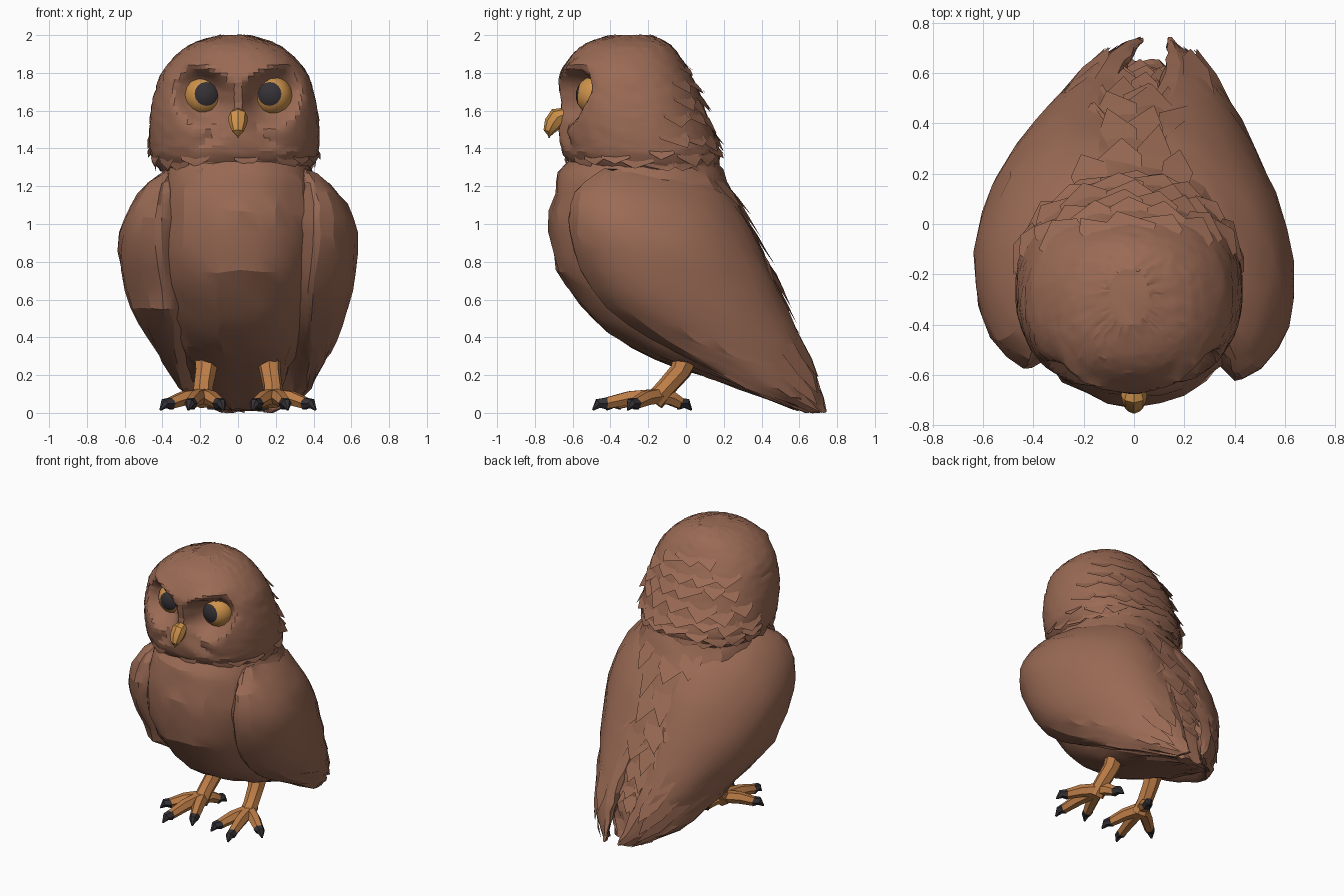
import bpy, bmesh, math, random
from mathutils import Vector

random.seed(4)
cube = bpy.data.objects.get("Cube")
if cube:
    bpy.data.objects.remove(cube, do_unlink=True)


def material(name, rgb):
    m = bpy.data.materials.new(name)
    m.use_nodes = True
    m.diffuse_color = (*rgb, 1)
    m.node_tree.nodes["Principled BSDF"].inputs["Base Color"].default_value = (*rgb, 1)
    return m


BROWN = material("feather brown", (0.325, 0.145, 0.09))
AMBER = material("amber", (0.62, 0.29, 0.07))
ORANGE = material("leg orange", (0.52, 0.21, 0.065))
DARK = material("dark claw", (0.035, 0.03, 0.035))


def finish(bm, name, mats, angle=30, fix=True):
    if fix:
        bmesh.ops.recalc_face_normals(bm, faces=bm.faces)
    mesh = bpy.data.meshes.new(name)
    bm.to_mesh(mesh)
    bm.free()
    ob = bpy.data.objects.new(name, mesh)
    bpy.context.collection.objects.link(ob)
    for m in mats:
        mesh.materials.append(m)
    bpy.ops.object.select_all(action="DESELECT")
    ob.select_set(True)
    bpy.context.view_layer.objects.active = ob
    bpy.ops.object.shade_smooth_by_angle(angle=math.radians(angle))


def spline(keys, t):
    """Smooth interpolation through a list of section tuples."""
    n = len(keys)
    u = min(max(t, 0), 1) * (n - 1)
    i = min(int(u), n - 2)
    f = u - i
    a, b, c, d = (keys[min(max(i + k, 0), n - 1)] for k in (-1, 0, 1, 2))
    return [q + f / 2 * (r - p + f * (2 * p - 5 * q + 4 * r - s + f * (3 * (q - r) + s - p)))
            for p, q, r, s in zip(a, b, c, d)]


def bridge(bm, rings, mat=0):
    for r0, r1 in zip(rings, rings[1:]):
        for j in range(len(r0)):
            k = (j + 1) % len(r0)
            bm.faces.new((r0[j], r0[k], r1[k], r1[j])).material_index = mat
    for cap in (rings[0], rings[-1]):
        bm.faces.new(cap).material_index = mat


def loft(name, surface, rings, segs, jitter):
    bm = bmesh.new()
    rows = []
    for i in range(rings):
        row = []
        for j in range(segs):
            p = surface(math.tau * j / segs, i / (rings - 1))
            row.append(bm.verts.new(p + Vector([random.uniform(-jitter, jitter) for _ in range(3)])))
        rows.append(row)
    bridge(bm, rows)
    finish(bm, name, [BROWN], 20)


def oval(keys, cx=0, power=2.2):
    """Surface made of horizontal ovals: z, front y, back y, half width."""
    def surface(a, t):
        z, yf, yb, hw = spline(keys, t)
        c, s = math.cos(a), math.sin(a)
        e = 2 / power
        return Vector((cx + hw * math.copysign(abs(c) ** e, c),
                       (yf + yb) / 2 + (yb - yf) / 2 * math.copysign(abs(s) ** e, s), z))
    return surface


def feathers(name, surface, rows, lift):
    """Pointed feather tips: t, first angle, last angle, count, length in t."""
    bm = bmesh.new()
    for row_t, a0, a1, count, length in rows:
        for k in range(count):
            half = math.radians(a1 - a0) / count * random.uniform(0.45, 0.75)
            a = math.radians(a0 + (a1 - a0) * (k + 0.5) / count) + random.uniform(-0.06, 0.06)
            ln = length * random.uniform(0.7, 1.3)
            t = row_t + random.uniform(-0.025, 0.025)

            def at(da, dt, out):
                p = surface(a + da, t + dt)
                n = Vector((p.x, p.y - surface(0, t + dt).y, 0)).normalized()
                return bm.verts.new(p + n * out)
            b0, b1 = at(-half, 0, -0.01), at(half, 0, -0.01)
            m0, m1 = at(-half, ln * 0.5, lift * 0.4), at(half, ln * 0.5, lift * 0.4)
            tip = at(random.uniform(-0.5, 0.5) * half, ln, lift)
            bm.faces.new((b0, m0, m1, b1))
            bm.faces.new((m0, tip, m1))
    finish(bm, name, [BROWN], fix=False)


# Body and tail
body = oval([(1.45, -.5, .1, .34), (1.3, -.66, .18, .38), (1.2, -.69, .23, .42),
             (1.05, -.725, .31, .44), (.85, -.71, .41, .45), (.7, -.65, .48, .44),
             (.55, -.54, .53, .41), (.42, -.4, .57, .37), (.3, -.2, .6, .31),
             (.22, .02, .62, .27), (.11, .32, .63, .22), (.02, .58, .65, .14)])
loft("body", body, 20, 28, 0.012)
feathers("back_feathers", body, [(0.17 + 0.09 * i, 62, 118, 4, 0.13) for i in range(7)], 0.035)

# Head with sunken eye sockets and overhanging brows
head_oval = oval([(2.0, -.4, -.18, .08), (1.96, -.52, -.1, .21), (1.9, -.6, -.04, .30),
                  (1.8, -.66, .02, .385), (1.7, -.68, .07, .42), (1.58, -.68, .11, .445),
                  (1.45, -.67, .16, .45), (1.36, -.645, .18, .44), (1.28, -.58, .15, .39)], -0.02)
EYE_X, EYE_Z = 0.18, 1.68


def head(a, t):
    p = head_oval(a, t)
    if p.y < -0.25:
        for s in (-1, 1):
            u, v = p.x * s - EYE_X, p.z - EYE_Z
            d = math.hypot(u / 0.135, (v - u * 0.2 + 0.01) / 0.135)
            p.y += 0.14 * math.exp(-d ** 4)
            # Brow ridge
            p.y -= 0.04 * math.exp(-(u / 0.1) ** 2 - ((v - u * 0.3 - 0.15) / 0.035) ** 2)
            # Crease running from the beak to the cheek
            line = v + 0.13 + p.x * s * 0.6
            p.y += 0.035 * math.exp(-(line / 0.04) ** 2 - ((u + 0.05) / 0.08) ** 2)
    return p


loft("head", head, 44, 80, 0.003)
feathers("nape_feathers", head, [(0.3, 60, 120, 3, .1), (0.4, 40, 140, 5, .1), (0.5, 35, 145, 6, .11),
                                 (0.6, 25, 155, 7, .11), (0.7, 15, 165, 8, .12),
                                 (0.8, 5, 175, 9, .13)], 0.035)
feathers("neck_ruff", head, [(0.86, -170, -10, 10, .12), (0.88, -10, 190, 13, .14)], 0.03)

# Eyes with dark pupils
for side, s in (("left", 1), ("right", -1)):
    bm = bmesh.new()
    bmesh.ops.create_uvsphere(bm, u_segments=16, v_segments=20, radius=0.108)
    gaze = Vector((-0.15 * s, -1, 0.1)).normalized()
    turn = gaze.to_track_quat("Z", "Y")
    for v in bm.verts:
        v.co = turn @ v.co + Vector((EYE_X * s, -0.475, EYE_Z))
    bm.normal_update()
    for f in bm.faces:
        f.material_index = int(f.normal.dot(gaze) > 0.8)
    finish(bm, side + "_eye", [AMBER, DARK])

# Wings: z, front x, front y, back x, back y, outward bulge
WING = [(1.29, .36, -.42, .24, -.08, .05), (1.2, .41, -.56, .12, .17, .2),
        (1.05, .43, -.62, .06, .28, .33), (.85, .43, -.59, .04, .385, .38),
        (.6, .40, -.46, .07, .50, .34), (.4, .37, -.2, .09, .595, .25),
        (.25, .36, .08, .08, .66, .16), (.1, .31, .38, .06, .71, .08),
        (.005, .13, .64, .05, .74, .015)]


def wing(s):
    def surface(a, t):
        z, fx, fy, bx, by, bulge = spline(WING, t)
        sway = 0.09 * max(0, 0.6 - z) / 0.6
        front = Vector((fx * s + sway * 0.5, fy + (0.05 if s < 0 and z > 0.6 else 0), z))
        back = Vector((bx * s + sway, by, z))
        along = (front - back) / 2
        out = Vector((-along.y, along.x, 0)).normalized() * s
        c, w = math.cos(a), math.sin(a)
        return (front + back) / 2 + along * c + out * bulge * (w if w > 0 else w * 0.3)
    return surface


for side, s in (("left", 1), ("right", -1)):
    loft(side + "_wing", wing(s), 20, 26, 0.008)
    # Long flight feathers fanned along the lower wing edge
    bm = bmesh.new()
    for k in range(4):
        t = 0.58 + 0.07 * k
        a = math.radians(150 - 22 * k)
        p0, p1 = wing(s)(a - 0.2, t), wing(s)(a + 0.2, t)
        q0, q1 = wing(s)(a - 0.25, t + 0.14), wing(s)(a + 0.25, t + 0.14)
        tip = wing(s)(a, t + 0.22)
        lift = Vector((0.012 * s, 0.012, 0))
        v = [bm.verts.new(p + lift * i) for p, i in ((p0, 0), (p1, 0), (q1, 1), (tip, 1.5), (q0, 1))]
        face = bm.faces.new(v)
        face.normal_update()
        if face.normal.dot(Vector((s, 1, 0))) < 0:
            face.normal_flip()
    finish(bm, side + "_flight_feathers", [BROWN], fix=False)


def tube(bm, points, radii, sides=6, mat=0):
    pts = [Vector(p) for p in points]
    rows = []
    for i, (p, r) in enumerate(zip(pts, radii)):
        d = pts[min(i + 1, len(pts) - 1)] - pts[max(i - 1, 0)]
        q = d.to_track_quat("Z", "Y")
        rows.append([bm.verts.new(p + q @ Vector((r * math.cos(math.tau * j / sides),
                                                  r * math.sin(math.tau * j / sides), 0)))
                     for j in range(sides)])
    bridge(bm, rows, mat)


# Hooked beak
bm = bmesh.new()
tube(bm, [(0, -.62, 1.59), (0, -.68, 1.565), (0, -.705, 1.53), (0, -.725, 1.49), (0, -.725, 1.455)],
     [.03, .052, .048, .03, .006], 8)
finish(bm, "beak", [AMBER])

# Legs, toes and claws
for side, s in (("left", 1), ("right", -1)):
    bm = bmesh.new()
    hub = Vector((.19 * s, -.14, .09))
    tube(bm, [(.16 * s, .02, .34), (.17 * s, -.03, .22), (.185 * s, -.11, .13), hub - Vector((0, .03, .03))],
         [.075, .056, .052, .056], 7)
    for x, y in ((.36, -.27), (.25, -.43), (.10, -.36), (.14, -.03)):
        tip = Vector((x * s, y, .05))
        d = Vector((tip.x - hub.x, tip.y - hub.y, 0)).normalized()
        mid = hub.lerp(tip, 0.55) + Vector((0, 0, .01))
        tube(bm, [hub, mid, tip], [.044, .042, .033])
        tube(bm, [tip - d * .01, tip + d * .035, tip + d * .065 - Vector((0, 0, .035))],
             [.036, .028, .005], 6, 1)
    finish(bm, side + "_leg", [ORANGE, DARK])
